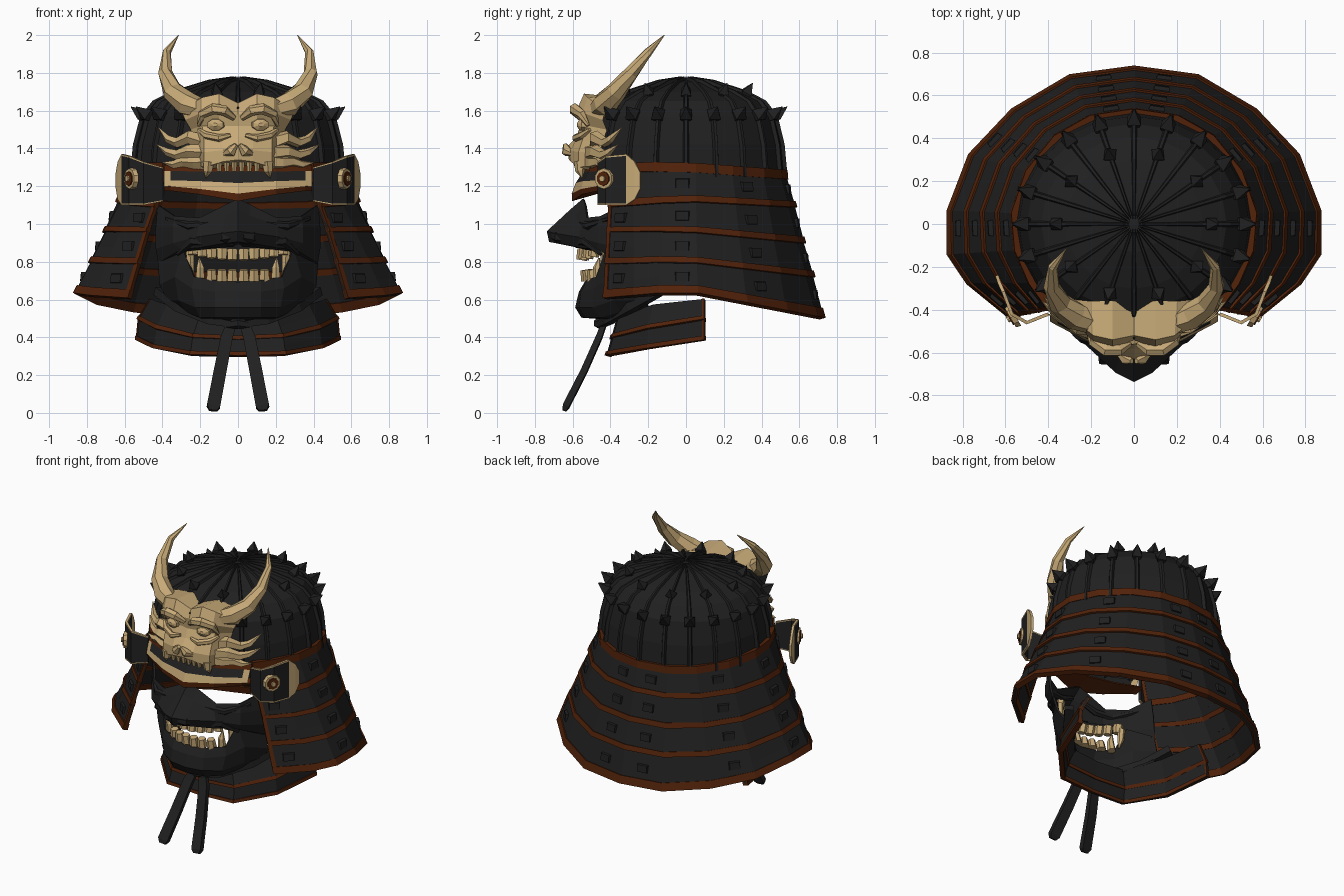
import bpy, bmesh, math
from mathutils import Vector as V

cube = bpy.data.objects.get("Cube")
if cube:
    bpy.data.objects.remove(cube, do_unlink=True)


def material(name, rgb):
    m = bpy.data.materials.new(name)
    m.use_nodes = True
    m.diffuse_color = (*rgb, 1)
    m.node_tree.nodes["Principled BSDF"].inputs["Base Color"].default_value = (*rgb, 1)
    return m


MATS = [material("black lacquer", (.0145, .0145, .0145)),
        material("bone", (.57, .4, .185)),
        material("rust red", (.083, .016, .003))]
DARK, BONE, RUST = range(3)


def finish(bm, name, thick=0):
    bmesh.ops.recalc_face_normals(bm, faces=bm.faces)
    me = bpy.data.meshes.new(name)
    bm.to_mesh(me)
    bm.free()
    for m in MATS:
        me.materials.append(m)
    ob = bpy.data.objects.new(name, me)
    bpy.context.collection.objects.link(ob)
    if thick:
        mod = ob.modifiers.new("thickness", "SOLIDIFY")
        mod.thickness, mod.offset = thick, 0
    return ob


def sheet(name, rows, mat=DARK, thick=0.0, closed=False):
    """Quad sheet through rows of points; mat is an index or a rule of row, column."""
    bm = bmesh.new()
    vs = [[bm.verts.new(p) for p in r] for r in rows]
    n = len(rows[0])
    for i in range(len(rows) - 1):
        for j in range(n if closed else n - 1):
            k = (j + 1) % n
            f = bm.faces.new((vs[i][j], vs[i][k], vs[i + 1][k], vs[i + 1][j]))
            f.material_index = mat(i, j) if callable(mat) else mat
    bmesh.ops.remove_doubles(bm, verts=bm.verts, dist=.0005)
    return finish(bm, name, thick)


def tubes(name, items, mat=DARK, sides=6, flat=1.0):
    """Capped tapering tubes; each item is a path and its radii."""
    bm = bmesh.new()
    for path, radii in items:
        path = [V(p) for p in path]
        rings = []
        for i, p in enumerate(path):
            d = (path[min(i + 1, len(path) - 1)] - path[max(i - 1, 0)]).normalized()
            u = d.cross(V((0, 1, 0)) if abs(d.z) > .8 else V((0, 0, 1))).normalized()
            w = d.cross(u) * flat
            ring = []
            for k in range(sides):
                a = (k + .5) * math.tau / sides
                ring.append(bm.verts.new(p + (u * math.cos(a) + w * math.sin(a)) * radii[i]))
            rings.append(ring)
        for a, b in zip(rings, rings[1:]):
            for k in range(sides):
                m = (k + 1) % sides
                bm.faces.new((a[k], a[m], b[m], b[k]))
        bm.faces.new(rings[0])
        bm.faces.new(rings[-1])
    for f in bm.faces:
        f.material_index = mat
    return finish(bm, name)


def flip(p):
    return V((-p[0], p[1], p[2]))


def mirrored(rows):
    """Extend rows that start on the centre line to both sides."""
    return [[flip(p) for p in reversed(r[1:])] + [V(p) for p in r] for r in rows]


def both(items):
    return items + [([flip(p) for p in path], r) for path, r in items]


def mix(a, b, t):
    return [V(p).lerp(V(q), t) for p, q in zip(a, b)]


def band(name, top, bottom, edge, ends):
    """One lacquered tier with rust trim along its lower edge and both ends."""
    sheet(name, [top, mix(top, bottom, .5), bottom], DARK, .016)
    sheet(name + "_trim", [mix(top, bottom, edge), bottom], RUST, .034)
    for a, b in ((0, 1), (-1, -2)):
        sheet(name + "_end", [[r[a], r[a].lerp(r[b], ends)] for r in (top, bottom)], RUST, .026)


# Helmet bowl, with raised ribs and spikes
PROFILE = [(1, 1.25), (.97, 1.42), (.9, 1.57), (.78, 1.65), (.58, 1.7), (.25, 1.75), (0, 1.765)]
COUNT = 20


def bowl(r, z, a, out=0.0, side=0.0):
    c, s = math.cos(a), math.sin(a)
    return V((.555 * r * c + out * c - side * s, .52 * r * s + out * s + side * c, z + out * (1 - r)))


angles = [math.pi / 2 + k * math.tau / COUNT for k in range(COUNT)]
sheet("helmet_bowl", [[bowl(r, z, a) for a in angles] for r, z in PROFILE], closed=True)
for a in angles:
    sheet("bowl_rib", [[bowl(r, z, a, o, s * (.4 + .6 * r)) for o, s in ((-.005, -.016), (.018, -.008), (.018, .008), (-.005, .016))]
                       for r, z in PROFILE[:-1] + [(.04, 1.763)]])
spikes = []
for k, a in enumerate(angles):
    tiers = [(.9, 1.57, .75, 1)] + ([(.64, 1.685, 1.6, .85)] if k % 2 else [])
    for r, z, rise, size in tiers:
        base = bowl(r, z, a)
        d = V((math.cos(a), math.sin(a), rise)).normalized() * size
        spikes.append(([base - d * .02, base + d * .015, base + d * .085], [.025, .046 * size, .002]))
tubes("bowl_spikes", spikes, DARK, 4)

# Flared neck guard in four tiers, open at the front
INNER = [(0, .52), (.2, .49), (.36, .4), (.49, .24), (.555, .05), (.54, -.12), (.475, -.27), (.385, -.395)]
OUTER = [(0, .73), (.3, .69), (.57, .53), (.77, .32), (.87, .06), (.87, -.14), (.78, -.27), (.58, -.43)]
LEVELS = [(0, 1.27, 1.31, 1.31), (.23, 1.1, 1.13, 1.1), (.45, .91, .97, .97),
          (.69, .73, .81, .8), (.94, .515, .655, .62)]


def guard(level, grow=0.0, lift=0.0):
    t, back, mid, front = level
    row = []
    for p, q in zip(INNER, OUTER):
        v = V(p).lerp(V(q), t + grow)
        k = v.y / (.52 + .21 * t)
        z = mid + (back - mid) * k if k > 0 else mid + (front - mid) * min(1, -v.y / .42)
        row.append(V((v.x, v.y, z + lift)))
    return row


studs = []
for i in range(4):
    top, low = guard(LEVELS[i], .005, -.01), guard(LEVELS[i + 1], .027, -.015)
    band("neck_guard_tier", *mirrored([top, low]), .76 if i == 3 else .82, .12)
    middle = mix(top, low, .45)
    for at in (.5, 2.6, 4.4, 6.5):
        j = int(at)
        p = middle[j].lerp(middle[j + 1], at - j)
        d = middle[j + 1] - middle[j]
        n = V((-d.y, d.x, .1 * d.length)).normalized()
        studs.append(([p, p + n * .022], [.054, .048]))
tubes("neck_guard_studs", both(studs), DARK, 4, .7)
sheet("bowl_rim", mirrored([guard(LEVELS[0], 0, .015), guard(LEVELS[0], .02, -.035)]), RUST, .035)

# Pointed brim with bone border and rust underside
brim = [[(0, -.53, 1.31), (.2, -.5, 1.31), (.355, -.43, 1.31), (.39, -.4, 1.31)],
        [(0, -.54, 1.275), (.2, -.51, 1.275), (.355, -.44, 1.28), (.39, -.42, 1.28)],
        [(0, -.58, 1.215), (.2, -.54, 1.225), (.355, -.46, 1.23), (.39, -.44, 1.23)],
        [(0, -.6, 1.16), (.2, -.55, 1.185), (.355, -.47, 1.2), (.39, -.45, 1.2)],
        [(0, -.6, 1.125), (.2, -.55, 1.16), (.355, -.46, 1.18), (.39, -.44, 1.18)],
        [(0, -.45, 1.17), (.2, -.42, 1.18), (.355, -.39, 1.2), (.39, -.38, 1.2)]]
sheet("brim", mirrored(brim), lambda i, j: BONE if i == 1 and j in (0, 5) else (RUST, DARK, BONE, RUST, RUST)[i], .01)

# Turned-back side wings with bone edging and rosettes
WING = [(.4, -.42, 1.3, 1.12), (.5, -.46, 1.33, 1.1), (.57, -.42, 1.36, 1.1), (.61, -.315, 1.37, 1.1),
        (.63, -.27, 1.33, 1.13), (.64, -.24, 1.27, 1.19)]
for s in (1, -1):
    levels = [[(x * s, y, z + (b - z) * t) for x, y, z, b in WING] for t in (0, .035, .965, 1)]
    sheet("side_wing", levels, lambda i, j: BONE if j > 2 or i != 1 else DARK, .016)
hub, out = V((.555, -.425, 1.24)), V((.85, -.5, 0)).normalized()
for name, r, h, m in (("rosette_ring", .06, .025, BONE), ("rosette_inset", .042, .031, RUST), ("rosette_boss", .018, .042, BONE)):
    tubes(name, both([([hub, hub + out * h], [r, r * .9])]), m, 10)

# Demon crest face
crest = [[(0, -.36, 1.64), (.1, -.36, 1.67), (.2, -.36, 1.66), (.3, -.35, 1.63)],
         [(0, -.52, 1.64), (.1, -.54, 1.69), (.19, -.52, 1.67), (.3, -.43, 1.6)],
         [(0, -.54, 1.58), (.1, -.58, 1.6), (.19, -.55, 1.59), (.28, -.44, 1.55)],
         [(0, -.56, 1.52), (.1, -.54, 1.52), (.19, -.52, 1.52), (.25, -.42, 1.5)],
         [(0, -.58, 1.46), (.08, -.58, 1.45), (.18, -.55, 1.44), (.25, -.42, 1.44)],
         [(0, -.63, 1.41), (.08, -.61, 1.39), (.18, -.57, 1.38), (.25, -.42, 1.38)],
         [(0, -.62, 1.34), (.08, -.61, 1.33), (.18, -.57, 1.3), (.23, -.42, 1.32)],
         [(0, -.54, 1.31), (.08, -.54, 1.31), (.16, -.5, 1.28), (.2, -.42, 1.28)]]
sheet("crest_face", mirrored(crest), BONE)
eye = V((.115, -.53, 1.525))
tubes("crest_eyes", both([([eye, eye + V((.005, -.03, 0)), eye + V((.008, -.045, 0))], [.05, .045, .015])]), BONE, 8, .7)
brow = [(.02, -.56, 1.56), (.07, -.59, 1.6), (.13, -.59, 1.61), (.19, -.55, 1.58), (.21, -.52, 1.52)]
lid = [(.04, -.58, 1.47), (.1, -.585, 1.455), (.17, -.55, 1.47), (.21, -.51, 1.5)]
tubes("crest_brows", both([(brow, [.015, .028, .03, .025, .01]), (lid, [.01, .02, .02, .01])]), BONE)
tubes("crest_nose", both([([(.01, -.64, 1.42), (.035, -.63, 1.385), (.075, -.6, 1.37)], [.012, .03, .012])]), BONE)
fangs = [([(.155, -.56, 1.33), (.16, -.56, 1.28), (.17, -.55, 1.245)], [.034, .026, .002])]
fangs += [([(x, -.58, 1.33), (x, -.57, 1.28)], [.018, .013]) for x in (.02, .06, .1)]
tubes("crest_teeth", both(fangs), BONE)

# Horns and flame whiskers
horn = [(.17, -.47, 1.6), (.27, -.43, 1.635), (.345, -.37, 1.7), (.385, -.29, 1.8), (.377, -.2, 1.91), (.315, -.115, 2)]
tubes("crest_horns", both([(horn, [.05, .066, .055, .038, .023, .002])]), BONE, 7)
flames = [[(.18, -.47, 1.43), (.26, -.48, 1.46), (.32, -.43, 1.43), (.37, -.4, 1.45), (.42, -.34, 1.51)],
          [(.18, -.5, 1.38), (.26, -.48, 1.385), (.32, -.44, 1.365), (.37, -.41, 1.38), (.43, -.36, 1.42)],
          [(.15, -.51, 1.33), (.23, -.49, 1.325), (.29, -.46, 1.33), (.34, -.44, 1.315), (.4, -.42, 1.325)]]
tubes("crest_flames", both([(f, [.045, .036, .028, .022, .002]) for f in flames]), BONE, 5)

# Face mask: cheeks with hooked nose, then the jaw
cheeks = [[(0, -.54, 1.13), (.06, -.53, 1.1), (.2, -.52, 1.03), (.33, -.45, 1.04), (.42, -.33, 1.1)],
          [(0, -.61, 1.07), (.06, -.58, 1.04), (.2, -.55, .99), (.34, -.46, .98), (.43, -.32, .98)],
          [(0, -.73, .96), (.08, -.69, .95), (.22, -.56, .93), (.34, -.46, .9), (.43, -.31, .87)],
          [(0, -.72, .91), (.09, -.65, .9), (.2, -.56, .88), (.3, -.47, .87), (.42, -.3, .8)],
          [(0, -.57, .9), (.1, -.56, .88), (.2, -.53, .87), (.29, -.43, .86), (.42, -.29, .79)]]
jaw = [[(0, -.53, .69), (.12, -.52, .7), (.23, -.47, .72), (.29, -.42, .87), (.42, -.3, .81)],
       [(0, -.56, .64), (.12, -.55, .64), (.24, -.48, .66), (.33, -.4, .72), (.41, -.26, .68)],
       [(0, -.58, .56), (.12, -.56, .56), (.22, -.49, .56), (.31, -.38, .6), (.37, -.22, .6)],
       [(0, -.55, .51), (.12, -.53, .51), (.2, -.45, .51), (.27, -.34, .54), (.33, -.2, .56)],
       [(0, -.41, .5), (.1, -.4, .5), (.18, -.37, .5), (.25, -.3, .52), (.32, -.18, .55)]]
sheet("mask_cheeks", mirrored(cheeks), DARK, .014)
sheet("mask_jaw", mirrored(jaw), DARK, .014)
tubes("mask_nostrils", both([([(.02, -.69, .94), (.06, -.67, .935), (.11, -.59, .92)], [.03, .04, .02])]))
tubes("mask_brow_folds", both([([(.04, -.56, 1.04), (.14, -.55, 1), (.26, -.52, .99), (.38, -.4, 1.03)], [.015, .022, .022, .01])]))
tubes("moustache_ridge", both([([(.02, -.59, .9), (.13, -.58, .9), (.24, -.53, .91), (.32, -.45, .84)], [.02, .028, .028, .01])]))

# Mask teeth
teeth = []
for x in (.03, .085, .14, .19, .24):
    y, up = -.545 + 1.8 * x * x, .5 * x * x
    teeth.append(([(x, y, .865 + up), (x, y - .01, .808 + up)], [.032, .028]))
    if x < .18:
        teeth.append(([(x, y + .02, .7), (x, y + .01, .758)], [.032, .026]))
teeth.append(([(.2, -.46, .7), (.2, -.47, .77), (.205, -.46, .82)], [.028, .022, .004]))
teeth.append(([(.255, -.43, .86), (.25, -.43, .78), (.235, -.43, .72)], [.025, .02, .005]))
tubes("mask_teeth", both(teeth), BONE, 6)

# Throat guard in two tiers
throat = mirrored([[(0, -.36, .5), (.2, -.35, .51), (.37, -.17, .57), (.46, .1, .6)],
                   [(0, -.39, .385), (.24, -.38, .395), (.43, -.2, .44), (.525, .1, .49)],
                   [(0, -.415, .3), (.25, -.405, .305), (.44, -.2, .34), (.53, .1, .385)]])
band("throat_guard_upper", throat[0], throat[1], .83, .04)
band("throat_guard_lower", mix(throat[1], throat[0], .1), throat[2], .8, .04)

# Cords running from the cheeks to a knot under the chin, then hanging down
side_cord = [(.42, -.14, .645), (.31, -.29, .56), (.15, -.41, .49), (.03, -.45, .47)]
cord = [(.03, -.43, .48), (.06, -.46, .4), (.095, -.54, .22), (.13, -.635, .035), (.132, -.645, .012)]
tubes("side_cords", both([(side_cord, [.04, .04, .035, .03])]), DARK, 4, .8)
tubes("chin_cords", both([(cord, [.035, .045, .048, .05, .03])]), DARK, 4, .5)
tubes("chin_cord_knot", [([(-.07, -.44, .465), (0, -.46, .475), (.07, -.44, .465)], [.02, .03, .02])])
